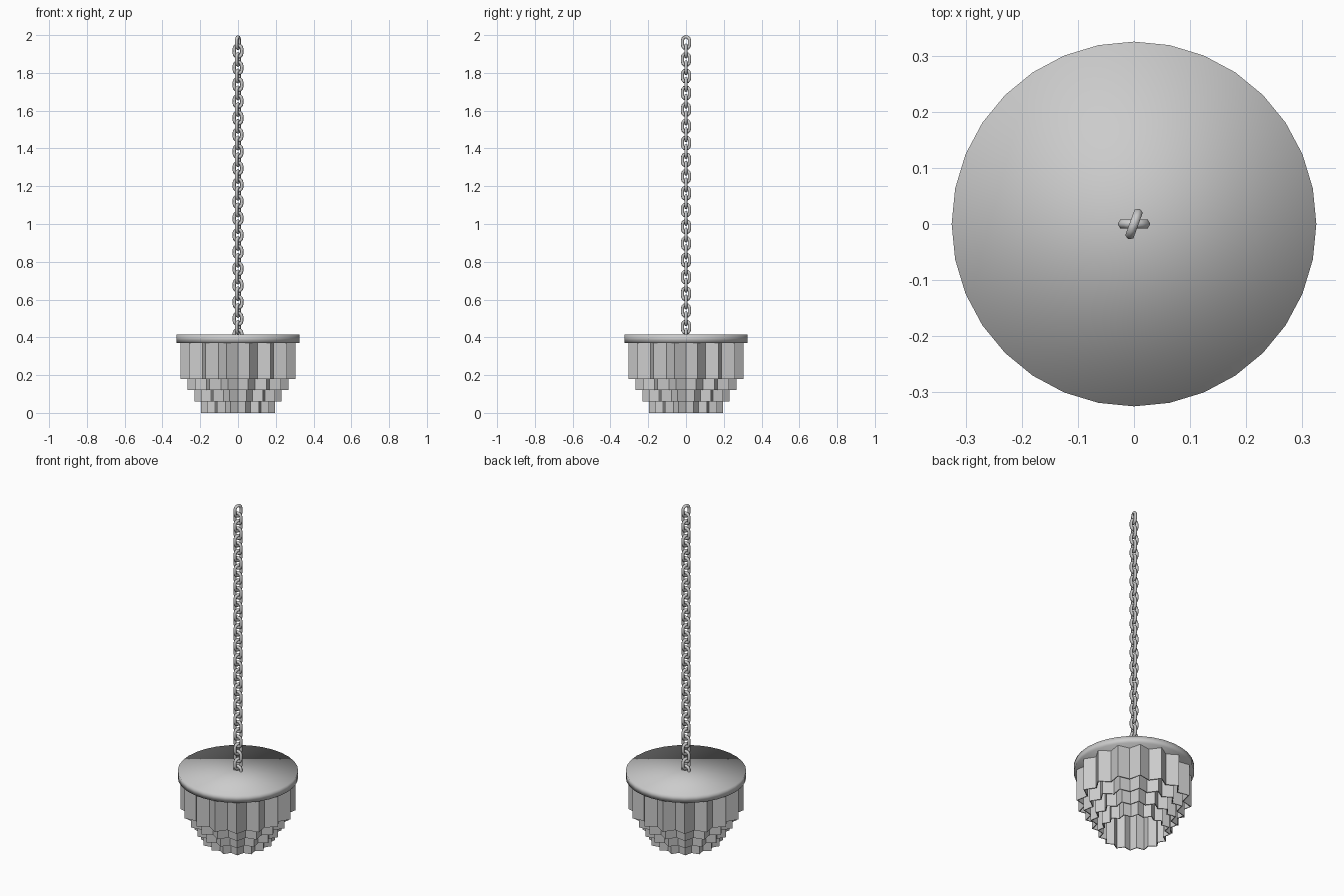
import bpy, bmesh, math
from math import sin, cos, pi, radians

if "Cube" in bpy.data.objects:
    bpy.data.objects.remove(bpy.data.objects["Cube"])


def new_object(name, bm, smooth=False):
    bmesh.ops.recalc_face_normals(bm, faces=bm.faces)
    me = bpy.data.meshes.new(name)
    bm.to_mesh(me)
    bm.free()
    for p in me.polygons:
        p.use_smooth = smooth
    ob = bpy.data.objects.new(name, me)
    bpy.context.collection.objects.link(ob)
    return ob


# Round ceiling plate of the lamp
bm = bmesh.new()
bmesh.ops.create_cone(bm, cap_ends=True, segments=32, radius1=0.325,
                      radius2=0.325, depth=0.043)
plate = new_object("top_plate", bm, smooth=True)
plate.location.z = 0.3925


# Pleated glass curtains, nested, each inner one hanging lower
def pleated_tier(name, outer, inner, z0, z1, pleats=16):
    bm = bmesh.new()
    n = pleats * 2
    rings = []
    for z in (z0, z1):
        ring = []
        for i in range(n):
            r = outer if i % 2 else inner
            a = i * 2 * pi / n
            ring.append(bm.verts.new((r * cos(a), r * sin(a), z)))
        rings.append(ring)
    lo, hi = rings
    for i in range(n):
        j = (i + 1) % n
        bm.faces.new((lo[i], lo[j], hi[j], hi[i]))
    ob = new_object(name, bm)
    mod = ob.modifiers.new("thickness", 'SOLIDIFY')
    mod.thickness = 0.006
    mod.offset = -1


for k, name in enumerate(("outer_tier", "second_tier", "third_tier", "inner_tier")):
    outer = 0.311 - 0.0375 * k
    pleated_tier(name, outer, outer * 0.86, 0.18 - 0.06 * k, 0.373)


# One stadium-shaped chain link standing in the XZ plane
def link_mesh(wire=0.009, half_w=0.020, straight=0.011, arc=6, sides=6):
    bm = bmesh.new()
    path = []
    for end in (0, 1):
        for i in range(arc + 1):
            a = end * pi + i * pi / arc
            path.append((a, straight if end == 0 else -straight))
    rings = []
    for a, zc in path:
        ring = []
        for s in range(sides):
            b = s * 2 * pi / sides
            r = half_w + wire * cos(b)
            ring.append(bm.verts.new((r * cos(a), wire * sin(b), zc + r * sin(a))))
        rings.append(ring)
    for i, ring in enumerate(rings):
        nxt = rings[(i + 1) % len(rings)]
        for s in range(sides):
            t = (s + 1) % sides
            bm.faces.new((ring[s], ring[t], nxt[t], nxt[s]))
    return new_object("chain_link", bm, smooth=True)


# Chain of alternating links
first = link_mesh()
for k in range(36):
    ob = first if k == 0 else bpy.data.objects.new("chain_link", first.data)
    if k:
        bpy.context.collection.objects.link(ob)
    ob.location.z = 1.96 - 0.0443 * k
    ob.rotation_euler.z = radians(70) if k % 2 == 0 else 0
